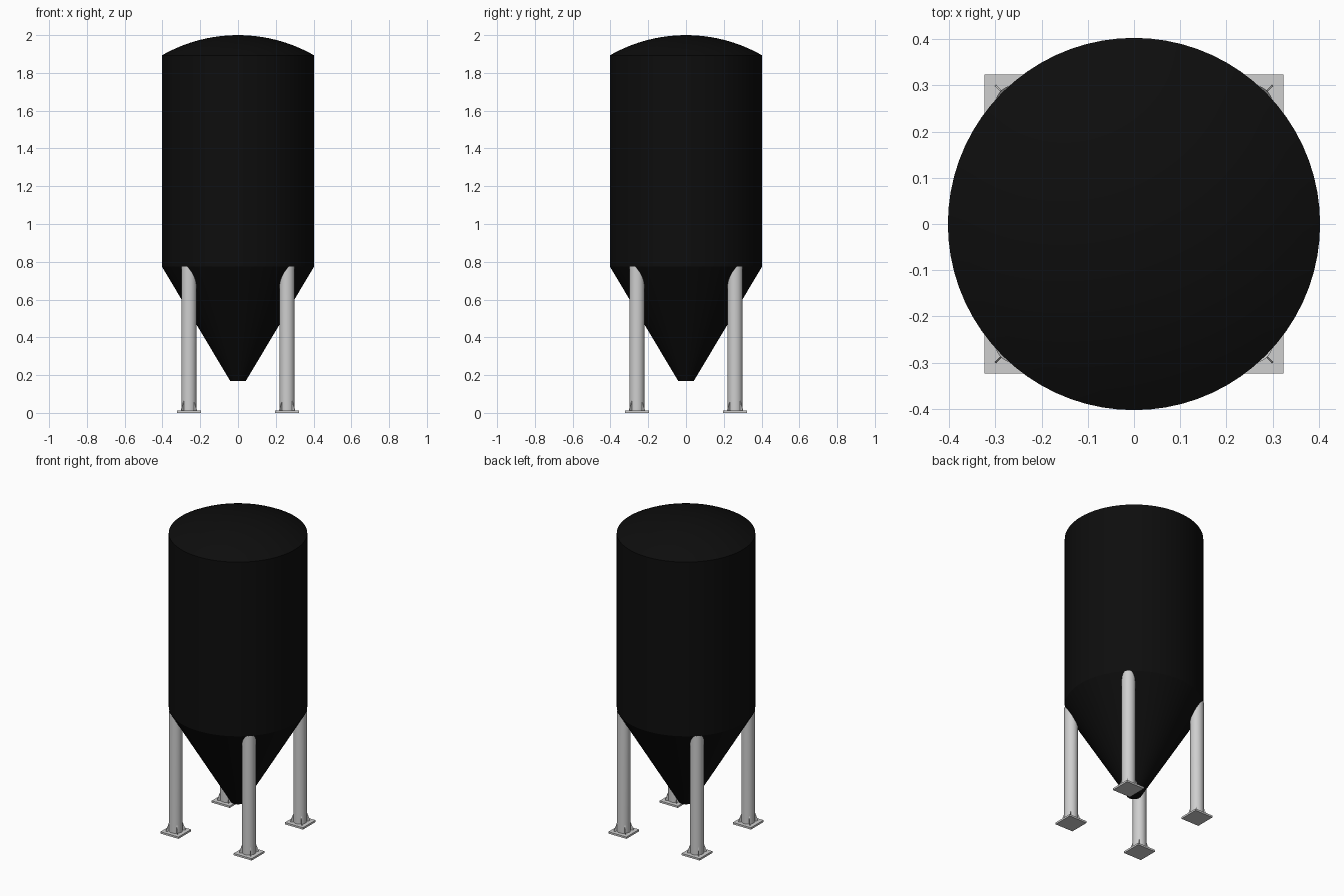
import bpy, bmesh, math
from mathutils import Matrix, Vector

if "Cube" in bpy.data.objects:
    bpy.data.objects.remove(bpy.data.objects["Cube"])


def material(name, v):
    m = bpy.data.materials.new(name)
    m.diffuse_color = (v, v, v, 1)
    m.use_nodes = True
    m.node_tree.nodes["Principled BSDF"].inputs["Base Color"].default_value = m.diffuse_color
    return m


BLACK = material("black tank", 0.004)
GREY = material("light grey steel", 0.62)

R, CONE_R, CONE_Z, SHOULDER, DOME_Z, TOP = 0.403, 0.042, 0.17, 0.775, 1.893, 2.0


def finish(bm, name, mat, smooth=False):
    bmesh.ops.recalc_face_normals(bm, faces=bm.faces)
    me = bpy.data.meshes.new(name)
    bm.to_mesh(me)
    bm.free()
    me.materials.append(mat)
    ob = bpy.data.objects.new(name, me)
    bpy.context.collection.objects.link(ob)
    if smooth:
        bpy.ops.object.select_all(action='DESELECT')
        ob.select_set(True)
        bpy.context.view_layer.objects.active = ob
        bpy.ops.object.shade_smooth_by_angle(angle=math.radians(25))
    return ob


# Tank: lathe of hopper cone, cylinder wall and shallow spherical dome
h = TOP - DOME_Z
sphere = (R * R + h * h) / (2 * h)
half = math.asin(R / sphere)
profile = [(0, CONE_Z), (CONE_R, CONE_Z), (R, SHOULDER), (R, DOME_Z)]
for i in range(1, 11):
    a = half * (1 - i / 10)
    profile.append((sphere * math.sin(a), TOP - sphere * (1 - math.cos(a))))
bm = bmesh.new()
vs = [bm.verts.new((r, 0, z)) for r, z in profile]
es = [bm.edges.new(p) for p in zip(vs, vs[1:])]
bmesh.ops.spin(bm, geom=vs + es, cent=(0, 0, 0), axis=(0, 0, 1),
               angle=math.tau, steps=72, use_duplicate=False)
bmesh.ops.remove_doubles(bm, verts=bm.verts, dist=1e-5)
finish(bm, "tank", BLACK, True)


def cone_height(x, y):
    t = (math.hypot(x, y) - CONE_R) / (R - CONE_R)
    return min(SHOULDER, CONE_Z + t * (SHOULDER - CONE_Z) + 0.004)


PLATE, OFF, LEG_R = 0.012, 0.26, 0.04
for side, sx in (("left", -1), ("right", 1)):
    for end, sy in (("front", -1), ("back", 1)):
        name = f"{end}_{side}"
        c = Vector((sx * OFF, sy * OFF, 0))

        # Leg post, its top trimmed to follow the cone
        bm = bmesh.new()
        bmesh.ops.create_cone(bm, cap_ends=True, segments=32, radius1=LEG_R,
                              radius2=LEG_R, depth=1,
                              matrix=Matrix.Translation(c + Vector((0, 0, 0.5))))
        for v in bm.verts:
            v.co.z = cone_height(v.co.x, v.co.y) if v.co.z > 0.5 else PLATE
        finish(bm, name + "_leg", GREY, True)

        # Square foot plate
        bm = bmesh.new()
        bmesh.ops.create_cube(bm, size=1, matrix=Matrix.Translation(c + Vector((0, 0, PLATE / 2)))
                              @ Matrix.Diagonal((0.128, 0.128, PLATE, 1)))
        finish(bm, name + "_foot_plate", GREY)

        # Four diagonal gussets around the foot
        bm = bmesh.new()
        for k in range(4):
            m = Matrix.Translation(c) @ Matrix.Rotation(math.radians(45 + 90 * k), 4, 'Z')
            outline = [(0.036, PLATE), (0.057, PLATE), (0.057, 0.018), (0.041, 0.062), (0.036, 0.062)]
            f = bm.faces.new([bm.verts.new(m @ Vector((r, -0.002, z))) for r, z in outline])
            new = bmesh.ops.extrude_face_region(bm, geom=[f], use_keep_orig=True)["geom"]
            bmesh.ops.translate(bm, vec=m.to_3x3() @ Vector((0, 0.004, 0)),
                                verts=[g for g in new if isinstance(g, bmesh.types.BMVert)])
        finish(bm, name + "_gussets", GREY)
